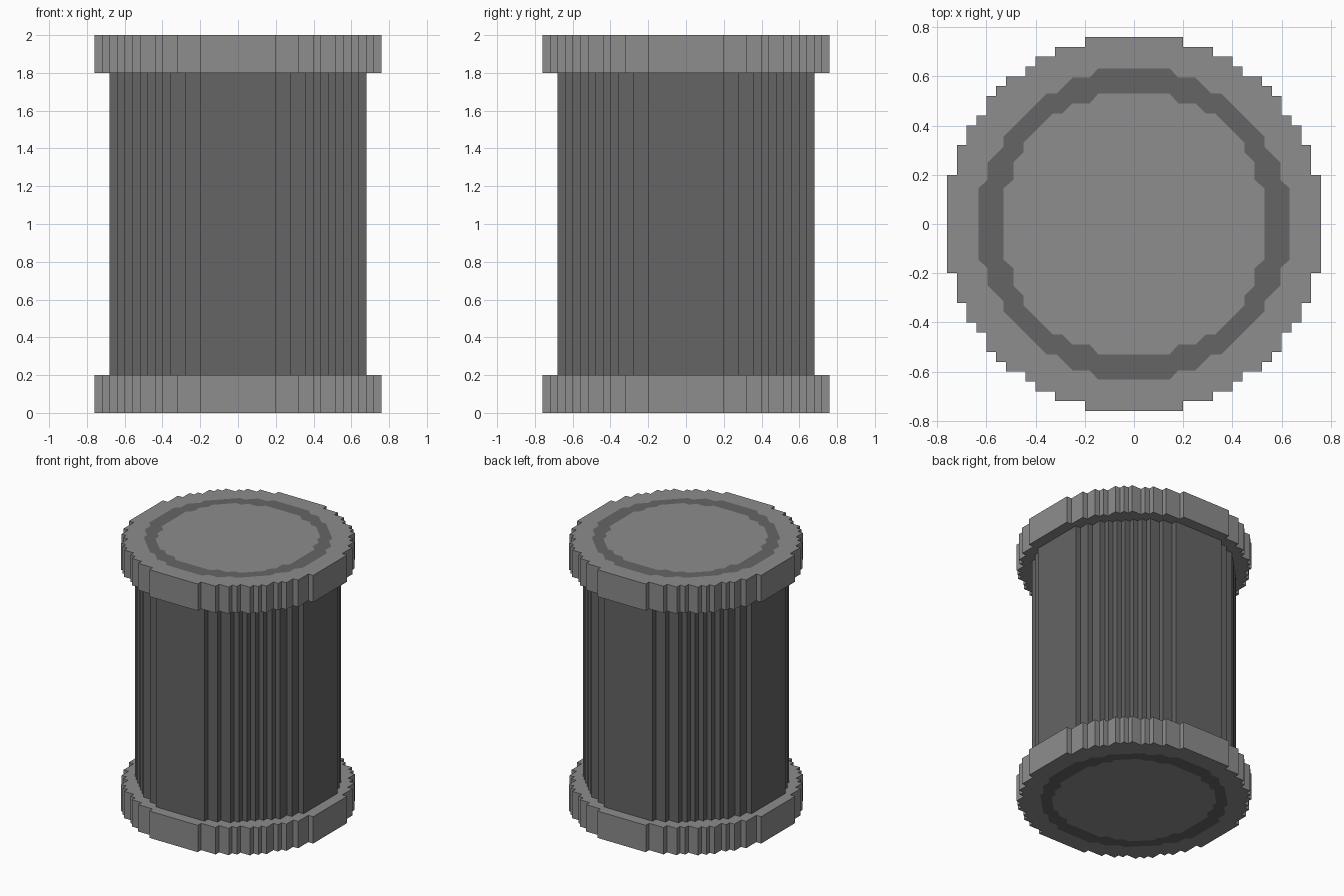
import bpy
import bmesh

cube = bpy.data.objects.get("Cube")
if cube:
    bpy.data.objects.remove(cube, do_unlink=True)


def material(name, value):
    mat = bpy.data.materials.new(name)
    mat.use_nodes = True
    color = (value, value, value, 1.0)
    mat.diffuse_color = color
    mat.node_tree.nodes["Principled BSDF"].inputs["Base Color"].default_value = color
    return mat


light_grey = material("light grey", 0.266)
dark_grey = material("dark grey", 0.130)


def four_fold(quadrant):
    """Repeat a quarter outline around the z axis."""
    points, quarter = [], list(quadrant)
    for _ in range(4):
        points += quarter
        quarter = [(-y, x) for x, y in quarter]
    return points


def stepped_outline(levels):
    """Blocky circle whose corners sit on the given distances from the axis."""
    quarter = []
    for i, y in enumerate(levels):
        x = levels[-1 - i]
        if i:
            quarter.append((x, levels[i - 1]))
        quarter.append((x, y))
    return four_fold(quarter)


def octant_outline(octant):
    return four_fold(octant + [(y, x) for x, y in reversed(octant)])


def add_loop(bm, outline, z):
    return [bm.verts.new((x, y, z)) for x, y in outline]


def loop_edges(bm, verts):
    edges = []
    for a, b in zip(verts, verts[1:] + verts[:1]):
        edges.append(bm.edges.get((a, b)) or bm.edges.new((a, b)))
    return edges


def add_walls(bm, low, high):
    for i in range(len(low)):
        j = (i + 1) % len(low)
        bm.faces.new((low[i], low[j], high[j], high[i]))


def fill_between(bm, outer, inner, index):
    """Flat band between two nested loops."""
    edges = loop_edges(bm, outer) + loop_edges(bm, inner)
    result = bmesh.ops.triangle_fill(bm, edges=edges, use_beauty=True)
    for item in result["geom"]:
        if isinstance(item, bmesh.types.BMFace):
            item.material_index = index


def finish(bm, name, materials):
    bmesh.ops.recalc_face_normals(bm, faces=bm.faces[:])
    mesh = bpy.data.meshes.new(name)
    bm.to_mesh(mesh)
    bm.free()
    for mat in materials:
        mesh.materials.append(mat)
    obj = bpy.data.objects.new(name, mesh)
    bpy.context.collection.objects.link(obj)


CAP = stepped_outline([.20, .32, .40, .44, .52, .56, .60, .64, .68, .72, .76])
BODY = stepped_outline([.20, .28, .36, .40, .44, .48, .52, .56, .60, .64, .68])
RING_OUTER = octant_outline([(.632, .145), (.595, .18), (.595, .25), (.53, .315), (.53, .355)])
RING_INNER = octant_outline([(.53, .145), (.49, .18), (.49, .25), (.45, .29), (.45, .33)])


def build_cap(name, z_inside, z_outside):
    """Disc with a dark ring cut into its outward face."""
    bm = bmesh.new()
    inside = add_loop(bm, CAP, z_inside)
    outside = add_loop(bm, CAP, z_outside)
    add_walls(bm, inside, outside)
    bm.faces.new(inside)
    ring_outer = add_loop(bm, RING_OUTER, z_outside)
    ring_inner = add_loop(bm, RING_INNER, z_outside)
    fill_between(bm, outside, ring_outer, 0)
    fill_between(bm, ring_outer, ring_inner, 1)
    bm.faces.new(ring_inner)
    finish(bm, name, [light_grey, dark_grey])


# End caps
build_cap("bottom_cap", 0.2, 0.0)
build_cap("top_cap", 1.8, 2.0)

# Fluted body between the caps
bm = bmesh.new()
add_walls(bm, add_loop(bm, BODY, 0.2), add_loop(bm, BODY, 1.8))
finish(bm, "body", [dark_grey])
